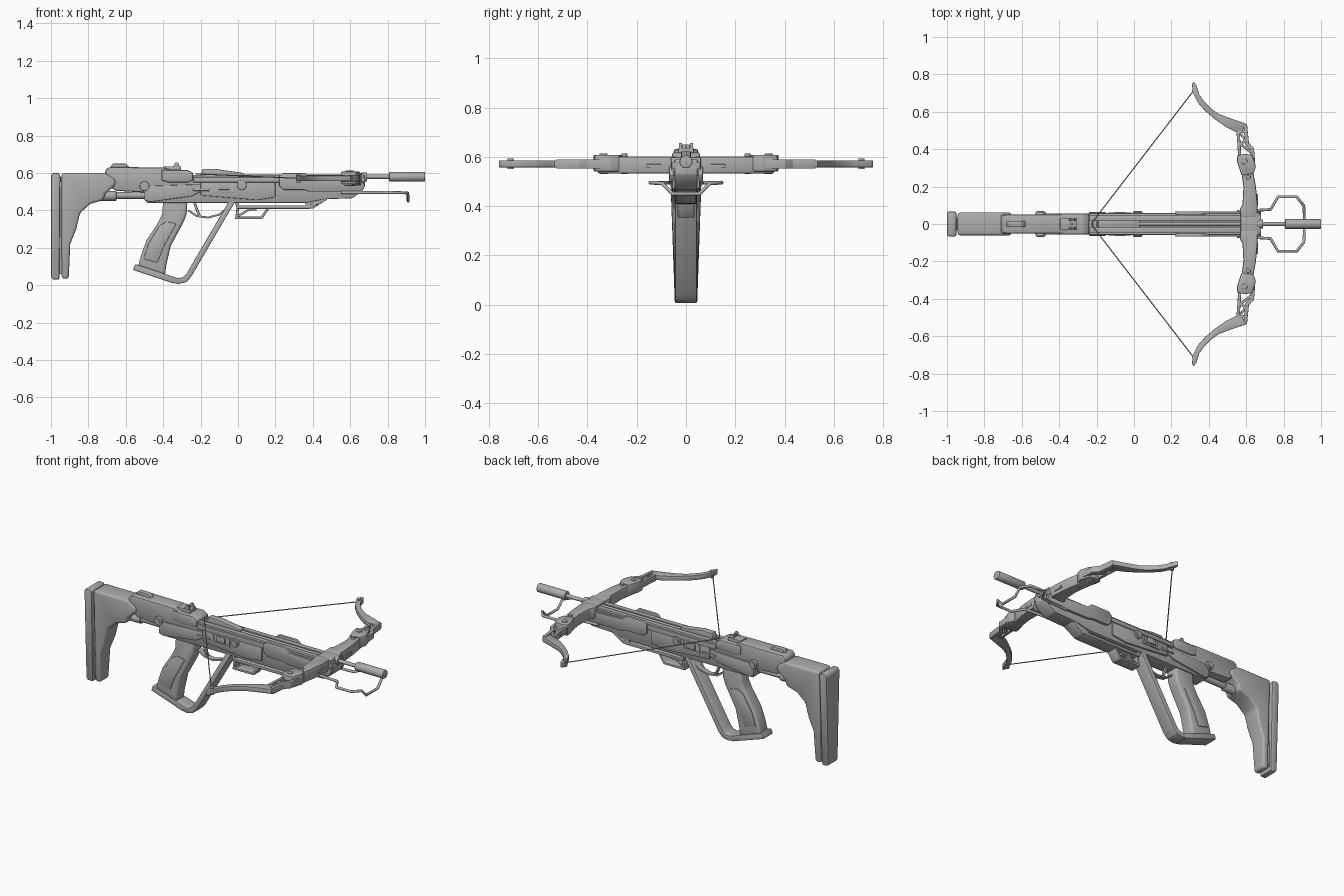
import bpy, bmesh, math
from mathutils import Vector

grey = bpy.data.materials.new("plain grey")
grey.diffuse_color = (0.42, 0.42, 0.42, 1)


def finish(name, bm, bevel=0.0, seg=2):
    bmesh.ops.recalc_face_normals(bm, faces=bm.faces)
    if bevel:
        edges = [e for e in bm.edges if e.is_manifold and e.calc_face_angle(0) > 0.5]
        bmesh.ops.bevel(bm, geom=edges, offset=bevel, segments=seg, profile=0.5,
                        affect='EDGES', clamp_overlap=True)
    me = bpy.data.meshes.new(name)
    bm.to_mesh(me)
    bm.free()
    me.shade_smooth()
    me.set_sharp_from_angle(angle=math.radians(32))
    me.materials.append(grey)
    ob = bpy.data.objects.new(name, me)
    bpy.context.collection.objects.link(ob)
    return ob


def prism(name, pts, lo, hi, plane='xz', bevel=0.004, seg=2, side=1, taper=None):
    """Extrude an outline from lo to hi; side=-1 mirrors it in y."""
    bm = bmesh.new()
    rings = []
    for d in (lo, hi):
        ring = []
        for a, b in pts:
            x, y, z = (a, d, b) if plane == 'xz' else (a, b, d)
            k = taper(z) if taper else 1
            ring.append(bm.verts.new((x, y * k * side, z)))
        rings.append(ring)
    bm.faces.new(rings[0])
    bm.faces.new(rings[1])
    n = len(pts)
    for i in range(n):
        j = (i + 1) % n
        bm.faces.new((rings[0][i], rings[0][j], rings[1][j], rings[1][i]))
    return finish(name, bm, bevel, seg)


def strip(path, t):
    """Outline of a band with thickness t along a 2D path."""
    p = [Vector(q) for q in path]
    left, right = [], []
    for i, q in enumerate(p):
        a = (q - p[i - 1]).normalized() if i else (p[1] - q).normalized()
        b = (p[i + 1] - q).normalized() if i < len(p) - 1 else a
        na, nb = Vector((-a.y, a.x)), Vector((-b.y, b.x))
        m = (na + nb).normalized()
        m *= t / 2 / max(m.dot(na), 0.5)
        left.append(tuple(q + m))
        right.append(tuple(q - m))
    return left + right[::-1]


def box(name, x0, x1, y0, y1, z0, z1, bevel=0.003, side=1):
    return prism(name, [(x0, z0), (x1, z0), (x1, z1), (x0, z1)], y0, y1, bevel=bevel, side=side)


def rod(name, p, q, r, n=24, bevel=0.0):
    p, q = Vector(p), Vector(q)
    bm = bmesh.new()
    m = (q - p).to_track_quat('Z', 'Y').to_matrix().to_4x4()
    m.translation = (p + q) / 2
    bmesh.ops.create_cone(bm, cap_ends=True, segments=n, radius1=r, radius2=r,
                          depth=(q - p).length, matrix=m)
    return finish(name, bm, bevel)


def wire(name, pts, r):
    cu = bpy.data.curves.new(name, 'CURVE')
    cu.dimensions = '3D'
    cu.bevel_depth, cu.bevel_resolution, cu.use_fill_caps = r, 3, True
    sp = cu.splines.new('POLY')
    sp.points.add(len(pts) - 1)
    for s, p in zip(sp.points, pts):
        s.co = (*p, 1)
    cu.materials.append(grey)
    ob = bpy.data.objects.new(name, cu)
    bpy.context.collection.objects.link(ob)


# Shoulder stock and butt pad, narrowing downwards
narrow = lambda z: 0.68 + 0.32 * min(1, max(0, z / 0.45))
prism("butt_pad", [(-1, .045), (-.99, .03), (-.955, .03), (-.95, .59), (-.96, .6), (-.99, .6), (-1, .585)],
      -.066, .066, bevel=.008, taper=narrow)
box("butt_spacer", -.965, -.935, -.035, .035, .06, .58)
prism("stock", [(-.943, .035), (-.905, .035), (-.897, .22), (-.865, .3), (-.845, .385), (-.79, .435), (-.72, .455),
                (-.71, .49), (-.655, .535), (-.655, .565), (-.71, .6), (-.943, .6)],
      -.061, .061, bevel=.014, seg=3, taper=narrow)
rod("buffer_collar", (-.8, 0, .477), (-.65, 0, .477), .026, bevel=.004)
rod("buffer_tube", (-.66, 0, .48), (-.45, 0, .48), .018)

# Rear receiver, cheek rest and sight block
prism("rear_receiver", [(-.71, .54), (-.65, .505), (-.4, .49), (-.24, .49), (-.24, .58), (-.4, .63), (-.69, .632),
                        (-.71, .615)], -.05, .05, bevel=.01)
prism("cheek_pad", [(-.685, .625), (-.67, .65), (-.6, .65), (-.575, .625)], -.016, .016)
prism("sight_cover", [(-.41, .56), (-.37, .55), (-.26, .55), (-.24, .565), (-.24, .6), (-.27, .617), (-.41, .617)],
      -.057, .057, bevel=.008)
box("sight_base", -.395, -.305, -.032, .032, .61, .636)
for s in (1, -1):
    prism("sight_blade", [(-.35, .63), (-.335, .656), (-.32, .656), (-.31, .63)], .016, .028, side=s, bevel=.002)
box("sight_post", -.34, -.325, -.005, .005, .63, .65, bevel=.001)

# Main body, top rails and bolt groove
prism("body", [(-.5, .46), (-.485, .44), (.36, .44), (.46, .46), (.61, .465), (.66, .5), (.68, .53),
               (.68, .572), (-.3, .572), (-.5, .56)], -.046, .046, bevel=.005)
for s in (1, -1):
    box("bolt_rail", -.24, .68, .016, .046, .565, .59, side=s)
    box("side_rail", -.24, .68, .04, .058, .55, .578, side=s)
    prism("rear_side_plate", [(-.5, .53), (-.5, .455), (-.47, .445), (-.25, .475), (-.2, .5), (-.2, .54)],
          .04, .057, side=s)
    prism("middle_side_plate", [(-.2, .48), (.1, .455), (.2, .47), (.2, .55), (-.2, .55)], .04, .056, side=s)
    prism("front_side_plate", [(.22, .53), (.245, .51), (.355, .51), (.385, .5), (.66, .5), (.68, .53), (.66, .565),
                               (.39, .575), (.36, .6), (.24, .6), (.22, .585)], .05, .068, side=s)
    for x, z in ((-.5, .53), (.02, .535)):
        rod("pivot_pin", (x, .04 * s, z), (x, .066 * s, z), .026, bevel=.003)
        rod("pivot_pin_head", (x, .06 * s, z), (x, .07 * s, z), .016)
    # Small latch window frame
    prism("latch_frame", strip([(-.13, .545), (-.13, .5), (-.02, .5), (-.02, .545)], .012), .05, .062, side=s, bevel=.001)
    box("latch_block", -.105, -.045, .05, .065, .51, .545, side=s)
    box("selector_lever", -.24, -.15, .05, .063, .505, .518, side=s)
prism("string_latch", [(-.2, .58), (-.19, .622), (-.12, .622), (.03, .6), (.03, .58)], -.02, .02)

# Fore-end slide with open slot and small hand stop
prism("slide_bar", strip([(-.01, .455), (0, .418), (.38, .418), (.47, .465)], .018), -.042, .042)
prism("slide_nose", [(.36, .41), (.4, .41), (.48, .46), (.36, .45)], -.04, .04)
prism("hand_stop", strip([(.0, .418), (-.008, .36), (.125, .36), (.16, .41)], .014), -.034, .034)
prism("hand_stop_brace", strip([(.0, .37), (.06, .405), (.1, .405)], .012), -.025, .025, bevel=.002)

# Pistol grip, sweeping guard and trigger
prism("grip", [(-.4, .45), (-.405, .38), (-.43, .33), (-.49, .24), (-.515, .17), (-.535, .1), (-.39, .05),
               (-.385, .1), (-.36, .21), (-.29, .34), (-.275, .38), (-.27, .45)], -.042, .042, bevel=.016, seg=3)
for s in (1, -1):
    prism("grip_panel", [(-.42, .32), (-.48, .22), (-.505, .14), (-.43, .12), (-.4, .2), (-.33, .33), (-.38, .34)],
          .036, .046, side=s)
prism("grip_base", strip([(-.555, .098), (-.4, .046), (-.335, .024)], .034), -.046, .046, bevel=.006)
prism("hand_guard", strip([(-.4, .045), (-.32, .022), (-.285, .03), (-.262, .055), (-.025, .46)], .03),
      -.045, .045, bevel=.005)
prism("trigger", strip([(-.235, .45), (-.222, .41), (-.205, .37)], .014), -.01, .01)
prism("trigger_guard", strip([(-.265, .4), (-.22, .37), (-.16, .362), (-.1, .378), (-.06, .41)], .01),
      -.016, .016, bevel=.002)

# Loaded bolt with thick head
rod("bolt_shaft", (-.2, 0, .58), (.83, 0, .58), .011)
rod("bolt_head", (.808, 0, .58), (1, 0, .58), .026, n=32, bevel=.004)
rod("bolt_collar", (.66, 0, .58), (.69, 0, .58), .024, bevel=.003)

# Foot stirrup
half = [(.55, .066, .495), (.73, .078, .495), (.77, .145, .495), (.87, .145, .495), (.908, .098, .493), (.91, .055, .45)]
wire("stirrup", half + [(x, -y, z) for x, y, z in reversed(half)], .008)

# Bow: riser, truss and recurved tip on each side
box("riser_block", .57, .672, -.06, .06, .525, .6, bevel=.006)
for s in (1, -1):
    o = dict(plane='xy', side=s)
    prism("riser_arm", [(.57, .035), (.66, .035), (.66, .11), (.652, .2), (.63, .32), (.61, .36), (.56, .35),
                        (.572, .29), (.585, .2), (.58, .1), (.565, .08)], .533, .602, bevel=.008, **o)
    prism("riser_bracket", [(.575, .26), (.64, .27), (.652, .31), (.632, .37), (.59, .375), (.55, .365), (.552, .33)],
          .541, .608, bevel=.005, **o)
    prism("truss_outer", strip([(.64, .3), (.632, .4), (.605, .43), (.595, .525)], .02), .552, .59, bevel=.003, **o)
    prism("truss_inner", strip([(.565, .35), (.562, .42), (.556, .495)], .017), .552, .59, bevel=.003, **o)
    prism("truss_brace", strip([(.625, .385), (.565, .43), (.6, .445), (.557, .495)], .014), .556, .586, bevel=.002, **o)
    prism("truss_cross", strip([(.556, .5), (.6, .49)], .014), .556, .586, bevel=.002, **o)
    prism("limb_tip", [(.603, .535), (.51, .567), (.455, .588), (.415, .615), (.375, .655), (.35, .69), (.332, .745),
                       (.318, .76), (.31, .745), (.315, .7), (.34, .65), (.38, .605), (.43, .562), (.49, .52),
                       (.55, .49), (.605, .515)], .557, .586, bevel=.003, **o)
    for x, y, r in ((.59, .335, .016), (.61, .25, .012)):
        rod("limb_screw", (x, y * s, .53), (x, y * s, .613), r, bevel=.002)
    box("riser_slot_plate", .655, .663, .1, .16, .556, .57, side=s, bevel=.001)
    rod("string_loop", (.322, .712 * s, .55), (.322, .712 * s, .593), .012)
    wire("bow_string", [(.318, .712 * s, .572), (-.215, .02 * s, .595), (-.225, 0, .595)], .003)
